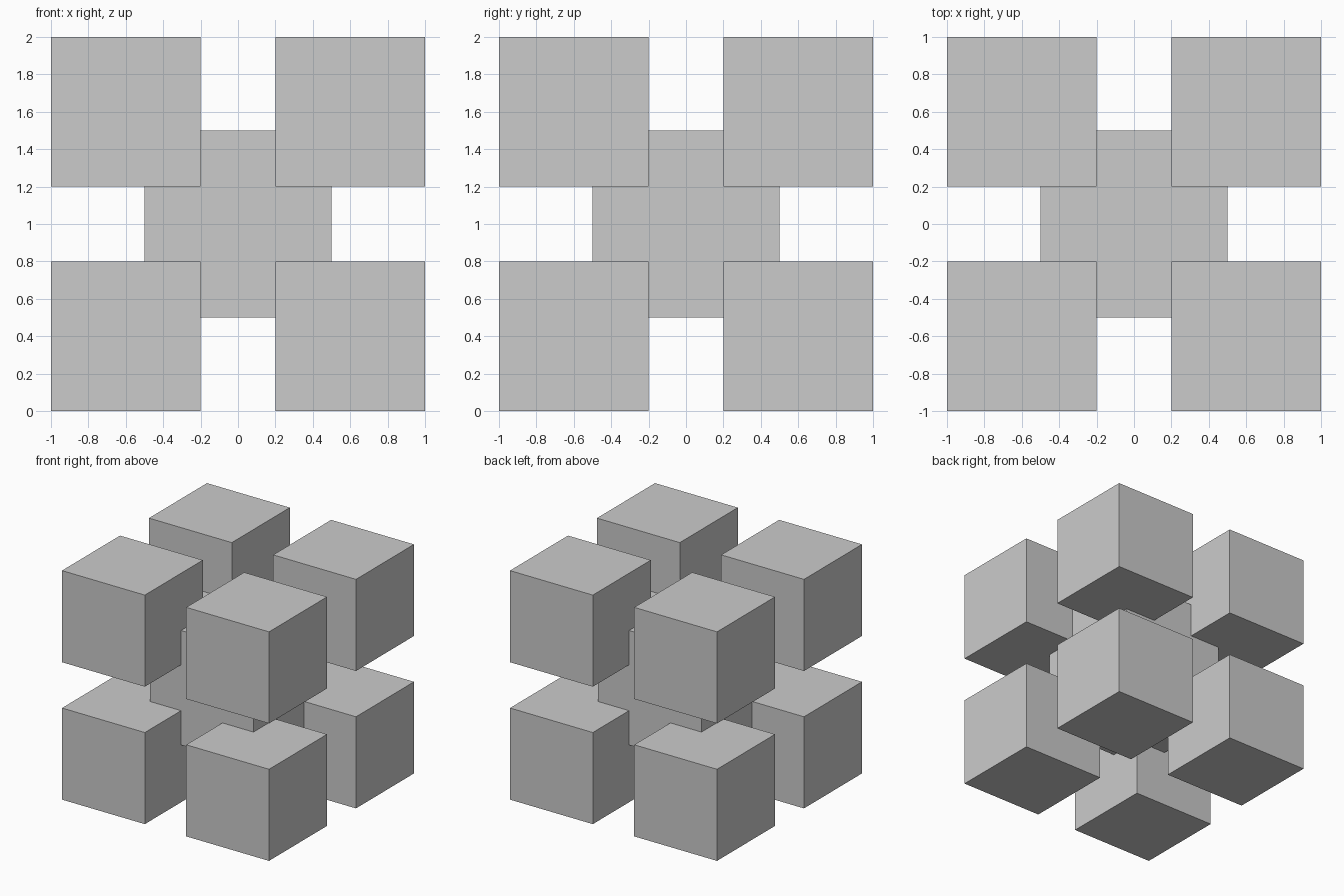
import bpy

if "Cube" in bpy.data.objects:
    bpy.data.objects.remove(bpy.data.objects["Cube"])


def cube(name, size, center):
    bpy.ops.mesh.primitive_cube_add(size=size, location=center)
    bpy.context.object.name = name


# Central core, partly embedded in every corner block
cube("core", 1.0, (0, 0, 1))

# Eight corner blocks separated by 0.4 gaps
for x, side in ((-0.6, "left"), (0.6, "right")):
    for y, depth in ((-0.6, "front"), (0.6, "back")):
        for z, level in ((0.4, "lower"), (1.6, "upper")):
            cube(f"corner_block_{level}_{depth}_{side}", 0.8, (x, y, z))
